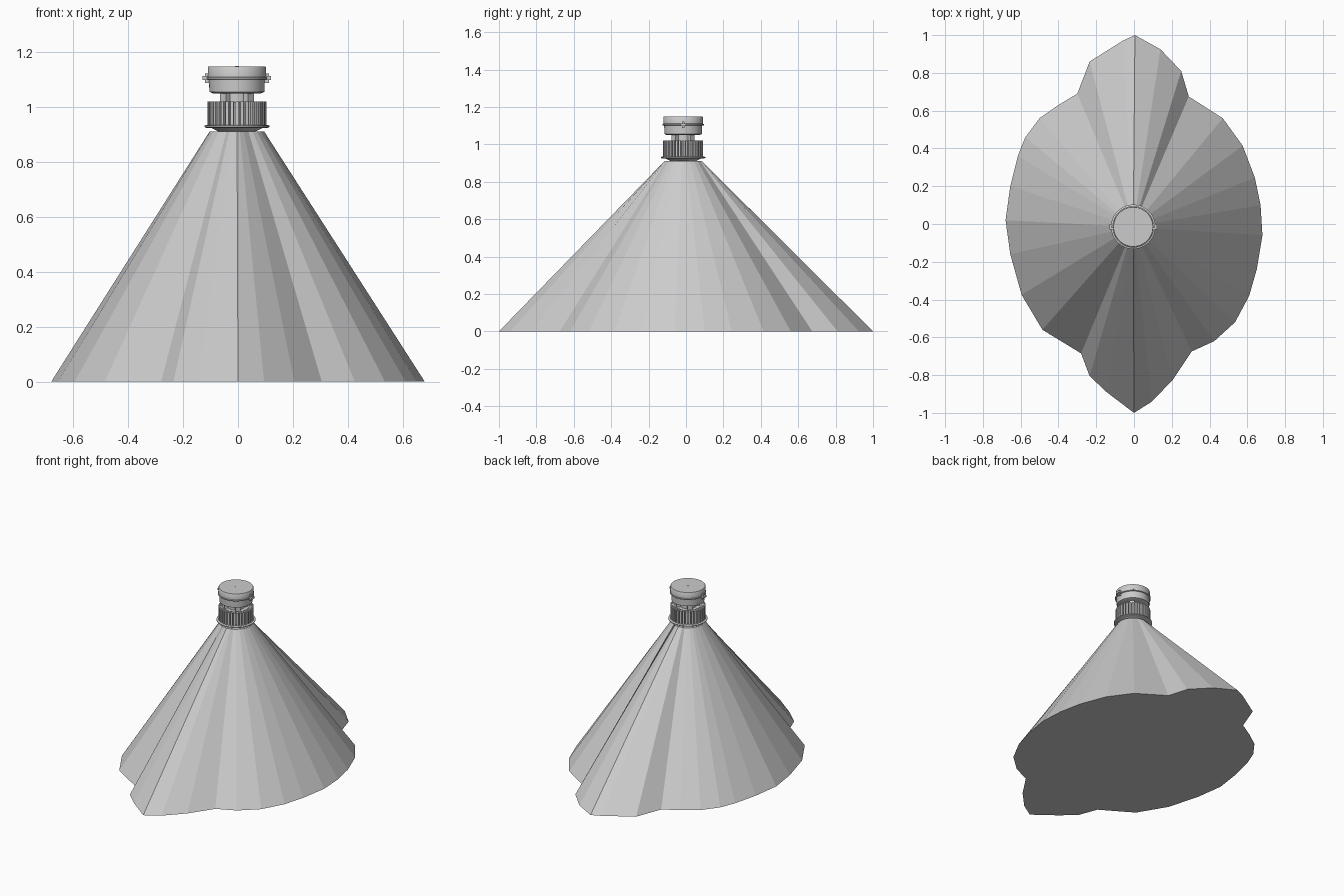
import bpy, bmesh, math
from mathutils import Matrix, Vector

if "Cube" in bpy.data.objects:
    bpy.data.objects.remove(bpy.data.objects["Cube"])

CX, CY = -0.004, -0.015   # lamp axis

grey = bpy.data.materials.new("light_grey")
grey.diffuse_color = (0.6, 0.6, 0.6, 1)
grey.use_nodes = True
grey.node_tree.nodes["Principled BSDF"].inputs["Base Color"].default_value = grey.diffuse_color


def finish(name, bm, smooth=False):
    bmesh.ops.recalc_face_normals(bm, faces=bm.faces)
    me = bpy.data.meshes.new(name)
    bm.to_mesh(me)
    bm.free()
    ob = bpy.data.objects.new(name, me)
    bpy.context.collection.objects.link(ob)
    me.materials.append(grey)
    if smooth:
        bpy.ops.object.select_all(action='DESELECT')
        ob.select_set(True)
        bpy.context.view_layer.objects.active = ob
        bpy.ops.object.shade_smooth_by_angle(angle=math.radians(35))
    return ob


def loft(name, rings, smooth=False):
    """Skin a stack of equal-length rings and cap both ends."""
    bm = bmesh.new()
    vs = [[bm.verts.new(p) for p in ring] for ring in rings]
    n = len(rings[0])
    for a, b in zip(vs, vs[1:]):
        for i in range(n):
            j = (i + 1) % n
            bm.faces.new((a[i], a[j], b[j], b[i]))
    bm.faces.new(vs[0])
    bm.faces.new(vs[-1])
    return finish(name, bm, smooth)


def turned(name, profile, sides=48):
    circle = [2 * math.pi * i / sides for i in range(sides)]
    return loft(name, [[(CX + r * math.cos(a), CY + r * math.sin(a), z)
                        for a in circle] for r, z in profile], True)


def radial_boxes(name, count, r0, r1, width, z0, z1, start=0.0):
    bm = bmesh.new()
    for i in range(count):
        m = (Matrix.Translation((CX, CY, 0))
             @ Matrix.Rotation(start + 2 * math.pi * i / count, 4, 'Z')
             @ Matrix.Translation(((r0 + r1) / 2, 0, (z0 + z1) / 2))
             @ Matrix.Diagonal((r1 - r0, width, z1 - z0, 1)))
        bmesh.ops.create_cube(bm, size=1, matrix=m)
    return finish(name, bm)


# Light beam: lobed footprint drawn up to a small round opening
outline = [(0.005, 1.0), (0.14, 0.925), (0.25, 0.81), (0.29, 0.675),
           (0.47, 0.56), (0.575, 0.415), (0.64, 0.245), (0.67, 0.1),
           (0.68, -0.06), (0.65, -0.24), (0.61, -0.38), (0.535, -0.52),
           (0.425, -0.62), (0.305, -0.675), (0.205, -0.825), (0.095, -0.94),
           (0, -1.0), (-0.145, -0.89), (-0.235, -0.805), (-0.28, -0.685),
           (-0.485, -0.56), (-0.595, -0.375), (-0.655, -0.16), (-0.68, 0.02),
           (-0.655, 0.2), (-0.615, 0.36), (-0.575, 0.46), (-0.5, 0.56),
           (-0.4, 0.63), (-0.3, 0.69), (-0.235, 0.86), (-0.06, 0.97)]
top = []
for x, y in outline:
    d = Vector((x - CX, y - CY)).normalized() * 0.1
    top.append((CX + d.x, CY + d.y, 0.91))
loft("light_beam", [[(x, y, 0) for x, y in outline], top])

# Lens below the heat sink
turned("lens", [(0.03, 0.905), (0.07, 0.912), (0.1, 0.927), (0.1, 0.932)])
# Thin flange
turned("flange", [(0.112, 0.924), (0.118, 0.927), (0.118, 0.932), (0.112, 0.935)])
# Heat sink core and its ring of fins
turned("heat_sink_core", [(0.09, 0.93), (0.09, 1.016)])
radial_boxes("heat_sink_fins", 36, 0.08, 0.107, 0.011, 0.932, 1.02)
# Neck with supporting posts
turned("neck", [(0.052, 1.01), (0.052, 1.055)])
radial_boxes("neck_posts", 4, 0.045, 0.072, 0.03, 1.01, 1.055, math.pi / 4)
# Driver housing
turned("driver_housing", [(0.088, 1.05), (0.1, 1.055), (0.102, 1.104),
                          (0.106, 1.106), (0.106, 1.145), (0.104, 1.148)])
# Clamp band and side clips
turned("clamp_band", [(0.107, 1.1), (0.11, 1.102), (0.11, 1.108), (0.107, 1.11)])
radial_boxes("side_clips", 2, 0.1, 0.125, 0.03, 1.098, 1.112)
radial_boxes("clip_tabs", 2, 0.1, 0.116, 0.014, 1.088, 1.122)
# Small screw on the lid
turned("lid_screw", [(0.007, 1.147), (0.007, 1.15)], 12)
